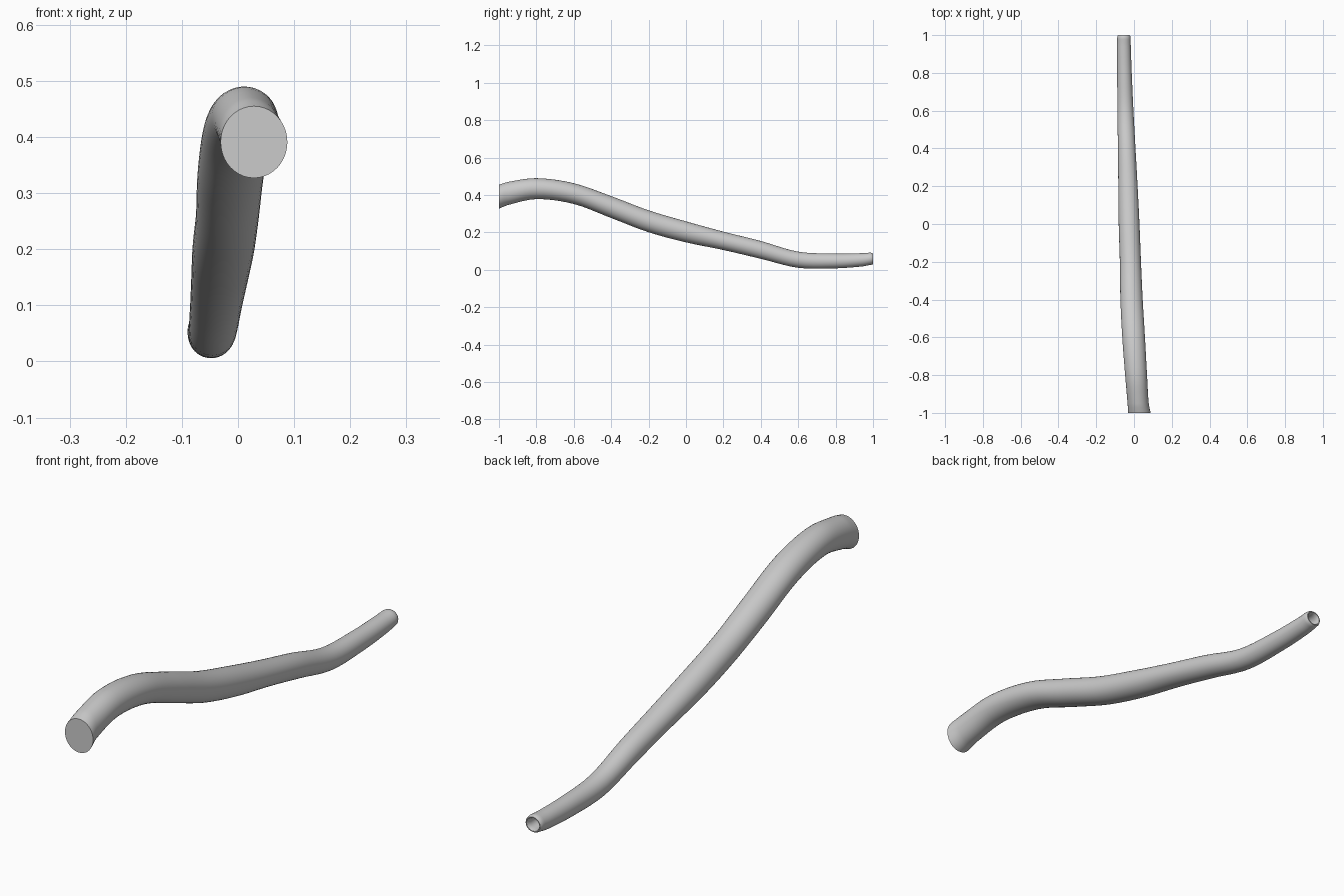
import bpy, bmesh, math

if "Cube" in bpy.data.objects:
    bpy.data.objects.remove(bpy.data.objects["Cube"])

SEG, STEPS = 40, 5

# Outline stations: y, left x, right x, bottom z, top z
stations = [
    (-1.00, -0.031, 0.088, 0.327, 0.455),
    (-0.95, -0.034, 0.078, 0.347, 0.470),
    (-0.80, -0.047, 0.069, 0.378, 0.490),
    (-0.60, -0.062, 0.058, 0.352, 0.463),
    (-0.40, -0.072, 0.046, 0.277, 0.394),
    (-0.20, -0.075, 0.037, 0.201, 0.318),
    (0.00, -0.081, 0.029, 0.147, 0.259),
    (0.20, -0.083, 0.019, 0.106, 0.204),
    (0.40, -0.085, 0.008, 0.059, 0.154),
    (0.60, -0.088, -0.003, 0.011, 0.097),
    (0.80, -0.089, -0.012, 0.008, 0.087),
    (0.94, -0.090, -0.017, 0.018, 0.089),
    (0.985, -0.089, -0.018, 0.026, 0.092),
]


def spline(points, steps):
    """Smooth non-uniform Hermite interpolation, parameterised by y."""
    n = len(points)

    def slope(i, k):
        a, b = points[max(i - 1, 0)], points[min(i + 1, n - 1)]
        return (b[k] - a[k]) / (b[0] - a[0])

    out = []
    for i in range(n - 1):
        p, q = points[i], points[i + 1]
        h = q[0] - p[0]
        for s in range(steps):
            t = s / steps
            row = [p[0] + h * t]
            for k in range(1, 5):
                row.append((2*t**3 - 3*t**2 + 1) * p[k] + (t**3 - 2*t**2 + t) * h * slope(i, k)
                           + (3*t**2 - 2*t**3) * q[k] + (t**3 - t**2) * h * slope(i + 1, k))
            out.append(row)
    return out + [list(points[-1])]


rows = spline(stations, STEPS)

# Rounded lip and blind bore at the thin end
end = stations[-1]
cx, cz = (end[1] + end[2]) / 2, (end[3] + end[4]) / 2
rx, rz = (end[2] - end[1]) / 2, (end[4] - end[3]) / 2
for y, f in [(0.995, 0.95), (1.0, 0.86), (1.0, 0.76), (0.993, 0.68), (0.98, 0.64), (0.92, 0.62)]:
    rows.append([y, cx - rx * f, cx + rx * f, cz - rz * f, cz + rz * f])

# Skin the rings and close both ends
bm = bmesh.new()
rings = []
for y, x0, x1, z0, z1 in rows:
    rings.append([bm.verts.new(((x0 + x1) / 2 + (x1 - x0) / 2 * math.cos(a), y,
                                (z0 + z1) / 2 + (z1 - z0) / 2 * math.sin(a)))
                  for a in (2 * math.pi * j / SEG for j in range(SEG))])
for a, b in zip(rings, rings[1:]):
    for j in range(SEG):
        k = (j + 1) % SEG
        bm.faces.new((a[j], a[k], b[k], b[j]))
bm.faces.new(rings[0])
bm.faces.new(rings[-1])
bmesh.ops.recalc_face_normals(bm, faces=bm.faces)

mesh = bpy.data.meshes.new("curved_tube")
bm.to_mesh(mesh)
bm.free()
tube = bpy.data.objects.new("curved_tube", mesh)
bpy.context.collection.objects.link(tube)

# Smooth sides, crisp flat end cap
bpy.context.view_layer.objects.active = tube
tube.select_set(True)
bpy.ops.object.shade_smooth_by_angle(angle=math.radians(50))
